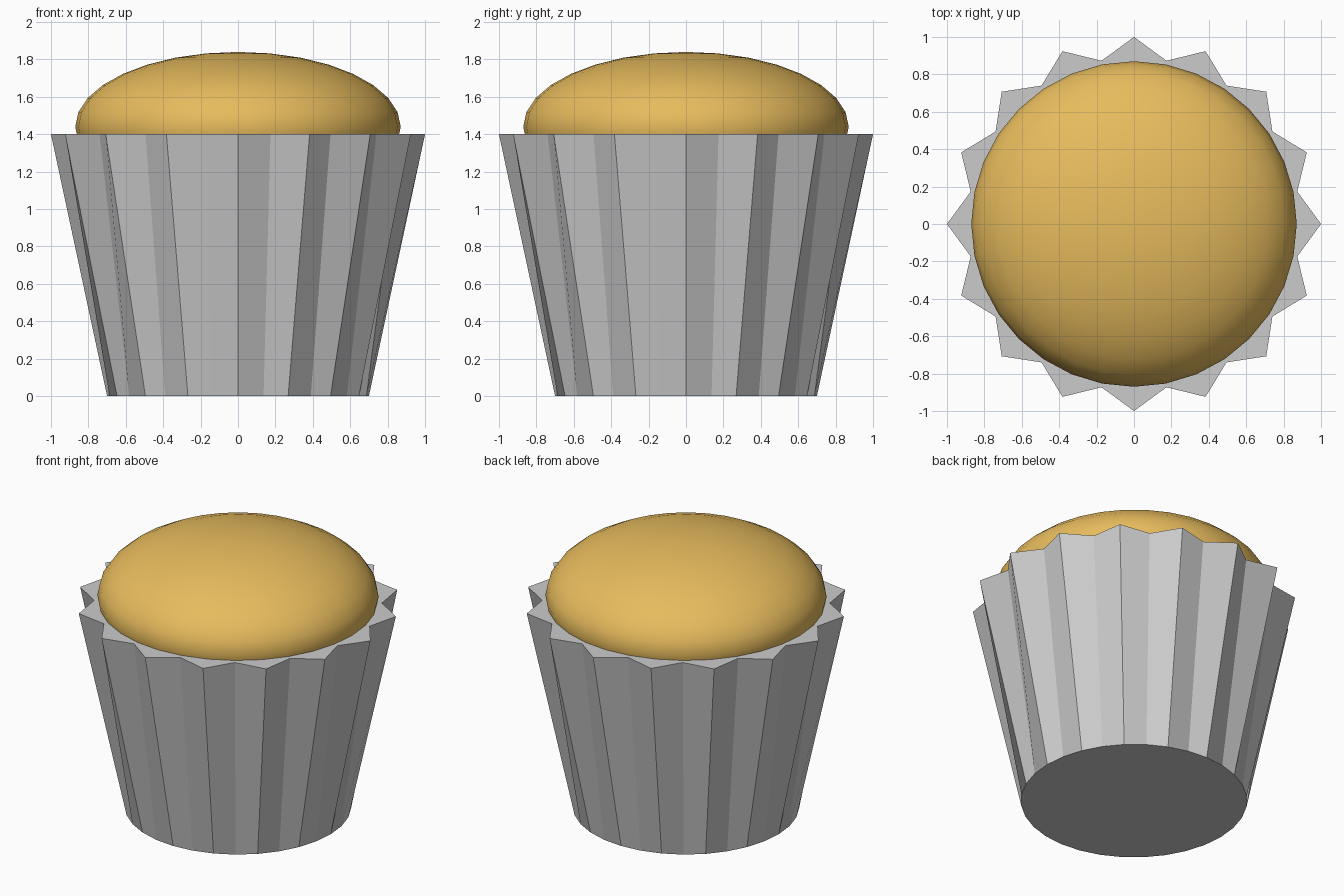
import bpy, bmesh
from math import cos, sin, pi

if "Cube" in bpy.data.objects:
    bpy.data.objects.remove(bpy.data.objects["Cube"])

SIDES = 32

def ring(bm, z, radii):
    """Ring of vertices whose radius cycles through the given list."""
    return [bm.verts.new((radii[i % len(radii)] * cos(2 * pi * i / SIDES),
                          radii[i % len(radii)] * sin(2 * pi * i / SIDES), z))
            for i in range(SIDES)]

# Pleated paper cup: round base flaring into a zigzag rim
bm = bmesh.new()
base = ring(bm, 0.0, [0.7])
rim = ring(bm, 1.4, [1.0, 0.89])
for i in range(SIDES):
    j = (i + 1) % SIDES
    bm.faces.new((base[i], base[j], rim[j], rim[i]))
bm.faces.new(base[::-1])
bm.faces.new(rim)
mesh = bpy.data.meshes.new("paper_cup")
bm.to_mesh(mesh)
bm.free()
cup = bpy.data.objects.new("paper_cup", mesh)
bpy.context.collection.objects.link(cup)

# Smooth flattened cake top, sunk into the cup
bpy.ops.mesh.primitive_uv_sphere_add(segments=SIDES, ring_count=16, radius=1,
                                     location=(0, 0, 1.44))
cake = bpy.context.object
cake.name = "cake_top"
cake.scale = (0.87, 0.87, 0.4)
bpy.ops.object.transform_apply(location=False, rotation=False, scale=True)
bpy.ops.object.shade_smooth()

# Golden brown crust
crust = bpy.data.materials.new("golden_crust")
crust.diffuse_color = (0.8, 0.5, 0.11, 1)
crust.use_nodes = True
crust.node_tree.nodes["Principled BSDF"].inputs["Base Color"].default_value = crust.diffuse_color
cake.data.materials.append(crust)
